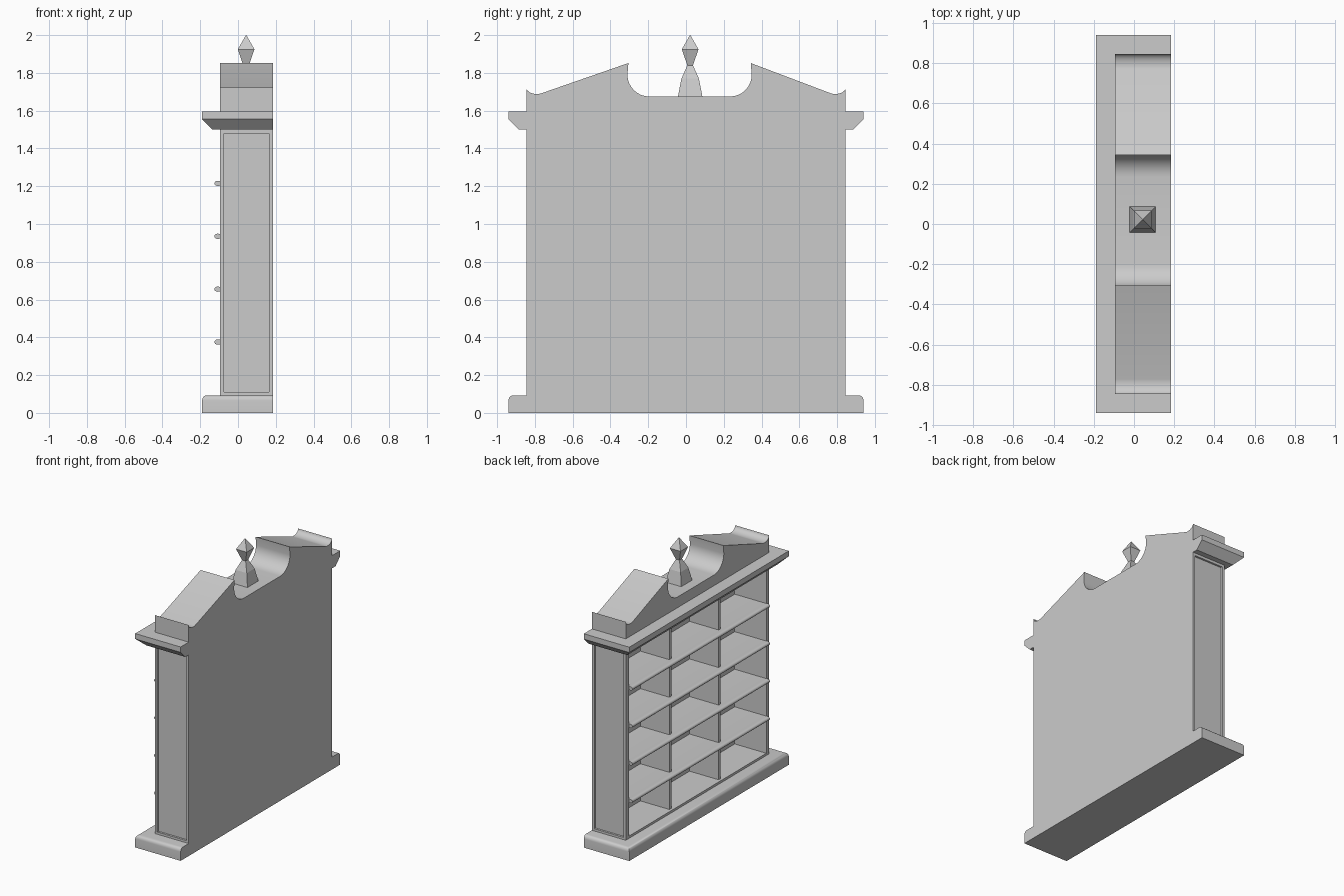
import bpy, bmesh, math

if "Cube" in bpy.data.objects:
    bpy.data.objects.remove(bpy.data.objects["Cube"])

FRONT, BACK, HALF = -0.095, 0.185, 0.845   # carcass front x, back x, half width in y


def finish(name, bm, smooth=False):
    bmesh.ops.recalc_face_normals(bm, faces=bm.faces)
    me = bpy.data.meshes.new(name)
    bm.to_mesh(me)
    bm.free()
    ob = bpy.data.objects.new(name, me)
    bpy.context.collection.objects.link(ob)
    if smooth:
        bpy.ops.object.select_all(action='DESELECT')
        ob.select_set(True)
        bpy.context.view_layer.objects.active = ob
        bpy.ops.object.shade_smooth_by_angle(angle=math.radians(35))
    return ob


def loft(name, rects, smooth=False):
    """Stack of rectangles (x0, x1, y0, y1, z) joined into a closed solid."""
    bm = bmesh.new()
    rings = [[bm.verts.new(p) for p in ((x0, y0, z), (x1, y0, z), (x1, y1, z), (x0, y1, z))]
             for x0, x1, y0, y1, z in rects]
    for a, b in zip(rings, rings[1:]):
        for i in range(4):
            j = (i + 1) % 4
            bm.faces.new((a[i], a[j], b[j], b[i]))
    bm.faces.new(rings[0])
    bm.faces.new(rings[-1])
    return finish(name, bm, smooth)


def box(name, x0, x1, y0, y1, z0, z1):
    return loft(name, [(x0, x1, y0, y1, z0), (x0, x1, y0, y1, z1)])


def moulding(name, steps, smooth=False):
    """Tiers that step outwards on three sides and stay flush at the back."""
    return loft(name, [(FRONT - o, BACK, -HALF - o, HALF + o, z) for o, z in steps], smooth)


def extrude(name, points, vec, smooth=False):
    bm = bmesh.new()
    face = bm.faces.new([bm.verts.new(p) for p in points])
    ext = bmesh.ops.extrude_face_region(bm, geom=[face], use_keep_orig=True)
    moved = [g for g in ext['geom'] if isinstance(g, bmesh.types.BMVert)]
    bmesh.ops.translate(bm, verts=moved, vec=vec)
    return finish(name, bm, smooth)


def arc(cy, cz, ry, rz, a0, a1, n=8):
    angles = [math.radians(a0 + (a1 - a0) * i / n) for i in range(n + 1)]
    return [(cy + ry * math.cos(a), cz + rz * math.sin(a)) for a in angles]


# Plinth with rounded upper edge, and chamfered crown
rounded = [(0.07 + 0.025 * math.cos(a), 0.065 + 0.028 * math.sin(a))
           for a in (math.radians(90 * i / 6) for i in range(7))]
moulding("plinth", [(0.095, 0)] + rounded, True)
moulding("crown", [(0.04, 1.5), (0.095, 1.555), (0.095, 1.595)])

# Side boards with a sunken panel on the outside
for s, label in ((-1, "right"), (1, "left")):
    y0, y1 = sorted((s * (HALF - 0.035), s * HALF))
    side = box(label + "_side", FRONT, BACK, y0, y1, 0.09, 1.5)
    bm = bmesh.new()
    bm.from_mesh(side.data)
    bm.faces.ensure_lookup_table()
    outer = max(bm.faces, key=lambda f: s * f.calc_center_median().y)
    bmesh.ops.inset_region(bm, faces=[outer], thickness=0.028)
    bmesh.ops.inset_region(bm, faces=[outer], thickness=0.002, depth=-0.012)
    bm.to_mesh(side.data)
    bm.free()

# Back, floor, top and dividers
INNER = HALF - 0.035
box("back_panel", BACK - 0.02, BACK, -INNER, INNER, 0.09, 1.5)
box("floor_board", FRONT, BACK - 0.02, -INNER, INNER, 0.09, 0.11)
box("top_board", FRONT, BACK - 0.02, -INNER, INNER, 1.48, 1.5)
for i, y in enumerate((-0.29, 0.29)):
    box(f"divider_{i + 1}", FRONT + 0.02, BACK - 0.02, y - 0.012, y + 0.012, 0.11, 1.48)

# Shelves with a rounded nose
for i in range(4):
    z = 0.375 + 0.28 * i
    nose = arc(FRONT - 0.012, z, 0.018, 0.014, 90, 270)
    outline = [(BACK - 0.02, z + 0.012), (FRONT, z + 0.012)] + nose + \
              [(FRONT, z - 0.012), (BACK - 0.02, z - 0.012)]
    extrude(f"shelf_{i + 1}", [(x, -INNER, zz) for x, zz in outline], (0, 2 * INNER, 0), True)

# Broken pediment: coved ears, sloping roofs and a scooped centre
profile = [(-HALF, 1.595)]
profile += arc(-0.79, 1.722, 0.055, 0.034, 180, 290)
profile += [(-0.305, 1.852)]
profile += arc(-0.195, 1.79, 0.115, 0.115, 180, 270)
profile += arc(0.233, 1.79, 0.115, 0.115, 270, 360)
profile += [(0.343, 1.852)]
profile += arc(0.79, 1.722, 0.055, 0.034, 250, 360)
profile += [(HALF, 1.595)]
extrude("pediment", [(FRONT, y, z) for y, z in profile], (BACK - FRONT, 0, 0), True)

# Four-sided finial
CX, CY = 0.043, 0.022
loft("finial", [(CX - r, CX + r, CY - r, CY + r, z) for r, z in
                ((0.065, 1.674), (0.046, 1.77), (0.015, 1.84), (0.044, 1.925), (0.001, 2.0))])
